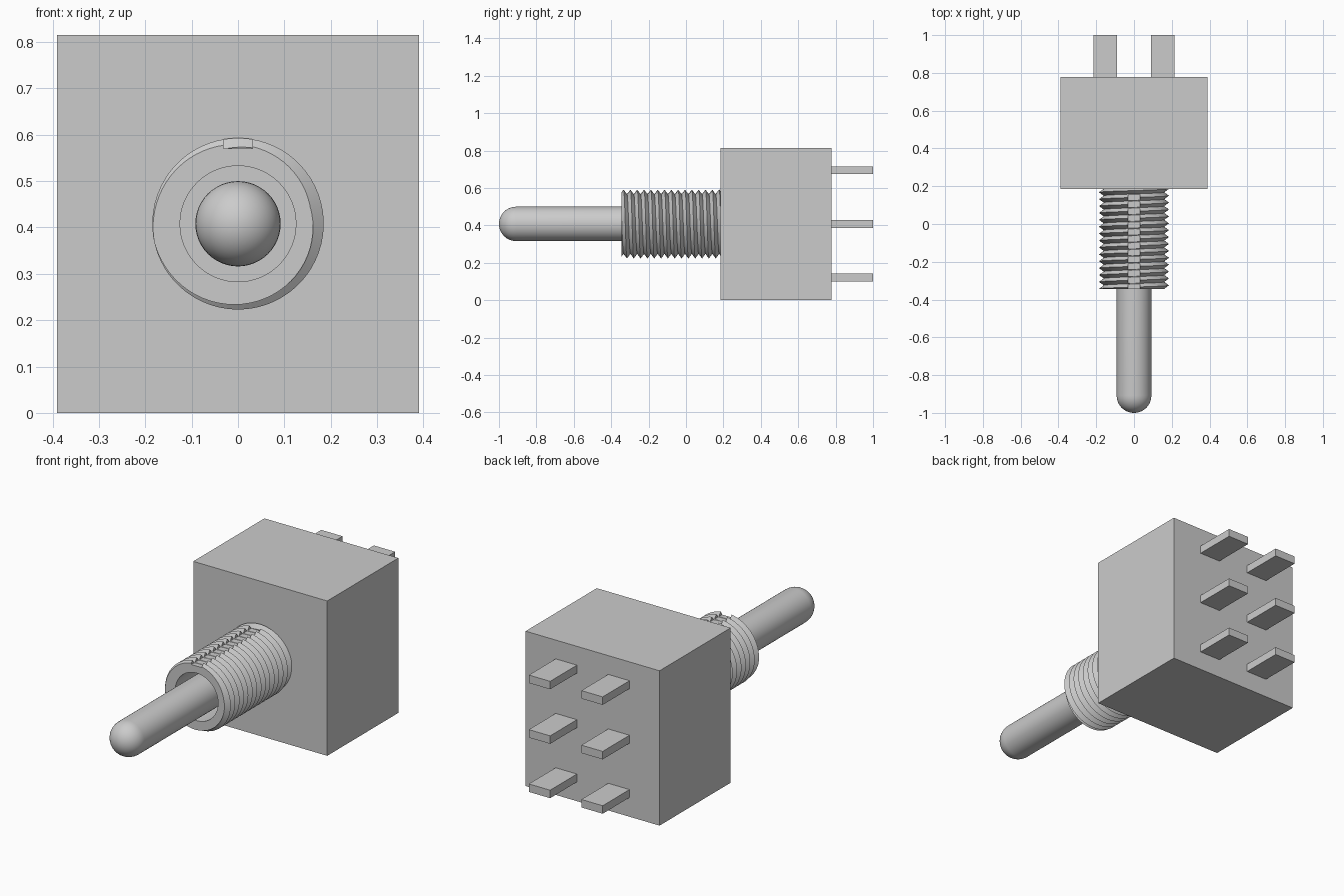
import bpy, bmesh, math
from mathutils import Matrix, Vector

if "Cube" in bpy.data.objects:
    bpy.data.objects.remove(bpy.data.objects["Cube"])

AXIS_Z = 0.408
FRONT, BODY_FRONT, BODY_BACK = -0.345, 0.185, 0.777

grey = bpy.data.materials.new("plain grey")
grey.use_nodes = True
grey.diffuse_color = (0.6, 0.6, 0.6, 1)
grey.node_tree.nodes["Principled BSDF"].inputs["Base Color"].default_value = grey.diffuse_color


def finish(name, bm):
    bmesh.ops.recalc_face_normals(bm, faces=bm.faces)
    mesh = bpy.data.meshes.new(name)
    bm.to_mesh(mesh)
    bm.free()
    mesh.materials.append(grey)
    obj = bpy.data.objects.new(name, mesh)
    bpy.context.collection.objects.link(obj)
    return obj


def box(name, low, high):
    low, high = Vector(low), Vector(high)
    bm = bmesh.new()
    place = Matrix.Translation((low + high) / 2) @ Matrix.Diagonal((*(high - low), 1))
    bmesh.ops.create_cube(bm, size=1, matrix=place)
    return finish(name, bm)


def lathe(name, profile, steps=48):
    """Spin (radius, y) points around the switch axis."""
    bm = bmesh.new()
    verts = [bm.verts.new((r, y, AXIS_Z)) for r, y in profile]
    edges = [bm.edges.new(pair) for pair in zip(verts, verts[1:])]
    bmesh.ops.spin(bm, geom=verts + edges, cent=(0, 0, AXIS_Z), axis=(0, 1, 0),
                   angle=math.tau, steps=steps)
    bmesh.ops.remove_doubles(bm, verts=bm.verts, dist=0.0001)
    return finish(name, bm)


def smooth(obj, degrees):
    bpy.ops.object.select_all(action="DESELECT")
    obj.select_set(True)
    bpy.context.view_layer.objects.active = obj
    bpy.ops.object.shade_smooth_by_angle(angle=math.radians(degrees))


# Housing and its six terminals
box("housing", (-0.39, BODY_FRONT, 0), (0.39, BODY_BACK, 0.815))
for row, z in (("upper", 0.695), ("middle", 0.408), ("lower", 0.122)):
    for side, x in (("right", -0.153), ("left", 0.153)):
        box(f"{row}_{side}_terminal", (x - 0.062, BODY_BACK - 0.01, z - 0.021),
            (x + 0.062, 1, z + 0.021))

# Lever with a round tip
R = 0.092
tip = [(R * math.sin(a), -1 + R - R * math.cos(a))
       for a in (i * math.pi / 20 for i in range(11))]
lever = lathe("lever", tip + [(R, BODY_FRONT + 0.01)])
smooth(lever, 35)

# Threaded bushing: a helical band of alternating root and crest rows
ROOT, CREST, PITCH, SEGMENTS = 0.16, 0.185, 0.0365, 64
BACK = BODY_FRONT + 0.02
bm = bmesh.new()
rows = []
for j in range(-4, int((BACK - FRONT) / PITCH * 2) + 6):
    radius = CREST if j % 2 else ROOT
    row = []
    for i in range(SEGMENTS + 1):
        turn = i / SEGMENTS
        a = math.radians(20) - turn * math.tau
        y = FRONT + PITCH * (j / 2 + turn)
        row.append(bm.verts.new((radius * math.cos(a), y, AXIS_Z + radius * math.sin(a))))
    rows.append(row)
for low, high in zip(rows, rows[1:]):
    for i in range(SEGMENTS):
        bm.faces.new((low[i], low[i + 1], high[i + 1], high[i]))
bmesh.ops.remove_doubles(bm, verts=bm.verts, dist=0.00005)

# Trim both ends square and cap them
for y, direction in ((FRONT + 0.0007, -1), (BACK, 1)):
    cut = bmesh.ops.bisect_plane(bm, geom=bm.verts[:] + bm.edges[:] + bm.faces[:],
                                 dist=0.00001, plane_co=(0, y, 0),
                                 plane_no=(0, direction, 0), clear_outer=True)
    rim = [e for e in cut["geom_cut"] if isinstance(e, bmesh.types.BMEdge)]
    bmesh.ops.edgeloop_fill(bm, edges=rim)
bushing = finish("threaded_bushing", bm)

# Bore and keyway cutters
bore = lathe("bore_cutter", [(0, FRONT - 0.1), (0.125, FRONT - 0.1),
                             (0.125, BODY_FRONT - 0.005), (0, BODY_FRONT - 0.005)], 64)
keyway = box("keyway_cutter", (-0.031, FRONT - 0.1, AXIS_Z + 0.162), (0.031, 0.155, AXIS_Z + 0.3))
for cutter in (bore, keyway):
    cutter.hide_render = True
    cutter.hide_set(True)
    mod = bushing.modifiers.new(cutter.name, "BOOLEAN")
    mod.operation = "DIFFERENCE"
    mod.solver = "EXACT"
    mod.object = cutter
smooth(bushing, 30)
